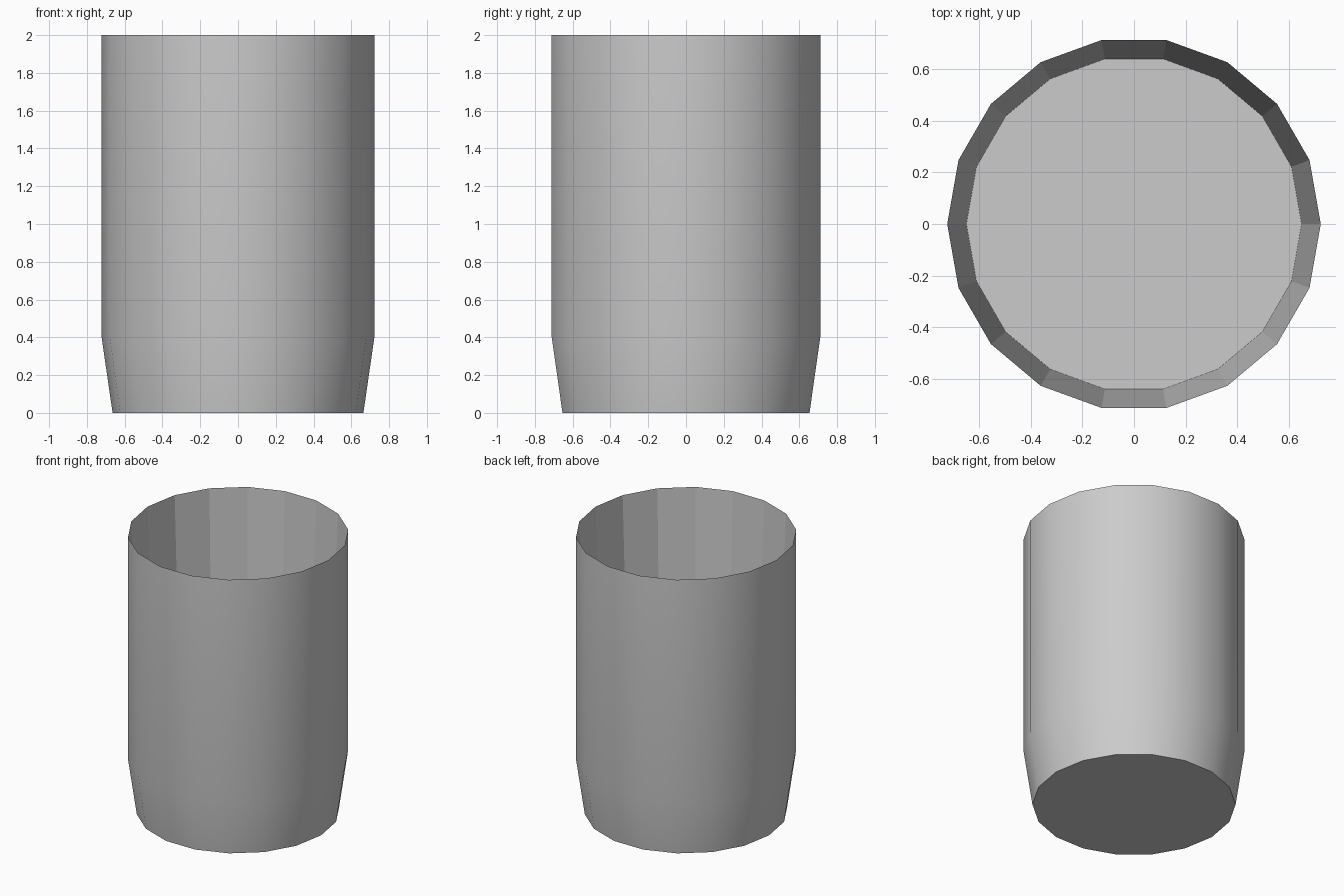
import bpy, bmesh
from math import cos, sin, tau

if "Cube" in bpy.data.objects:
    bpy.data.objects.remove(bpy.data.objects["Cube"])

SIDES = 18
# (radius, height, smooth wall above this ring) from outer base, over the rim, to inner floor
PROFILE = [(0.664, 0.0, True), (0.722, 0.4, True), (0.722, 2.0, False), (0.648, 0.12, False)]

bm = bmesh.new()
rings = [[bm.verts.new((r * cos(tau * i / SIDES), r * sin(tau * i / SIDES), z))
          for i in range(SIDES)] for r, z, _ in PROFILE]

# Walls: smooth outside, faceted inside
for k in range(len(rings) - 1):
    a, b = rings[k], rings[k + 1]
    for i in range(SIDES):
        j = (i + 1) % SIDES
        bm.faces.new((a[i], a[j], b[j], b[i])).smooth = PROFILE[k][2]

# Underside and inner floor
bm.faces.new(rings[0][::-1])
bm.faces.new(rings[-1])

# Crisp rim and base edges
for e in bm.edges:
    if len(e.link_faces) == 2 and e.calc_face_angle() > 0.6:
        e.smooth = False

mesh = bpy.data.meshes.new("cup")
bm.to_mesh(mesh)
bm.free()
bpy.context.collection.objects.link(bpy.data.objects.new("cup", mesh))
